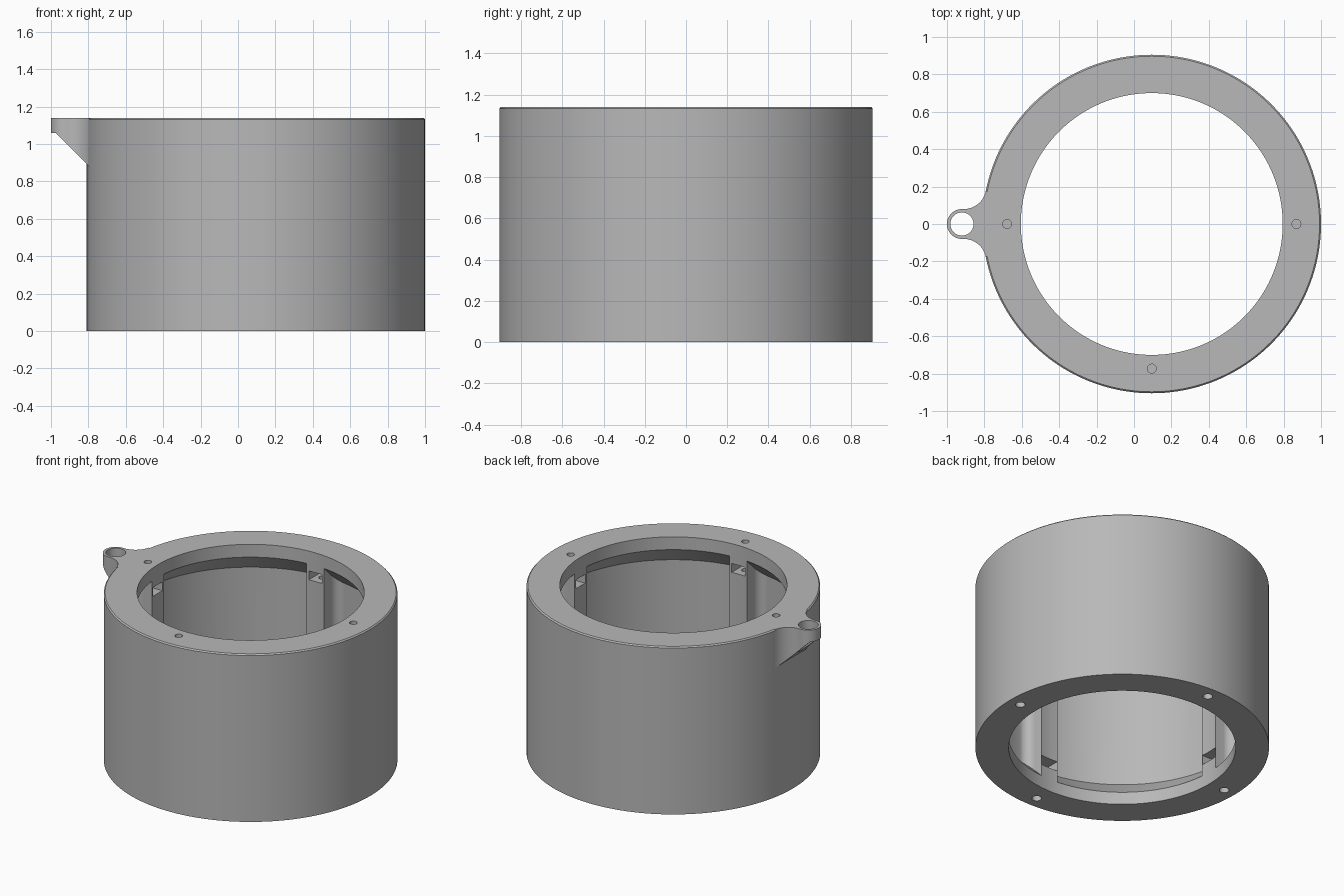
import bpy, bmesh
from math import sin, cos, pi, sqrt, acos, atan2
from mathutils import Matrix, Vector

if "Cube" in bpy.data.objects:
    bpy.data.objects.remove(bpy.data.objects["Cube"], do_unlink=True)

CX, R, BORE, H = 0.095, 0.905, 0.70, 1.14    # ring centre, radii and height
POCKET, POST, FIL = 0.828, 0.066, 0.06       # pocket radius, post half width, corner radius
LUG_X, LUG_R = -0.92, 0.08
AXIS = Matrix.Translation((CX, 0, 0))

grey = bpy.data.materials.new("Plain grey")
grey.use_nodes = True
colour = (0.48, 0.48, 0.48, 1)
grey.diffuse_color = colour
grey.node_tree.nodes["Principled BSDF"].inputs["Base Color"].default_value = colour


def arc(x, y, r, a, b, n):
    return [(x + r * cos(a + (b - a) * i / n), y + r * sin(a + (b - a) * i / n)) for i in range(n + 1)]


def circle(n):
    return arc(0, 0, 1, 0, 2 * pi, n)[:-1]


def loft(bm, outline, levels, matrix=Matrix()):
    """Closed solid from an outline stacked at (height, scale) levels."""
    rings = [[bm.verts.new(matrix @ Vector((x * s, y * s, z))) for x, y in outline] for z, s in levels]
    n = len(outline)
    for low, high in zip(rings, rings[1:]):
        for i in range(n):
            bm.faces.new((low[i], low[(i + 1) % n], high[(i + 1) % n], high[i]))
    bm.faces.new(rings[0][::-1])
    bm.faces.new(rings[-1])


def solid(name, parts):
    bm = bmesh.new()
    for part in parts:
        loft(bm, *part)
    bmesh.ops.recalc_face_normals(bm, faces=bm.faces[:])
    mesh = bpy.data.meshes.new(name)
    bm.to_mesh(mesh)
    bm.free()
    mesh.materials.append(grey)
    ob = bpy.data.objects.new(name, mesh)
    bpy.context.collection.objects.link(ob)
    return ob


def combine(target, tool, operation):
    """Apply a boolean and discard the tool."""
    mod = target.modifiers.new(operation.title(), "BOOLEAN")
    mod.operation, mod.solver, mod.object = operation, "EXACT", tool
    tool.hide_render = True
    bpy.ops.object.select_all(action="DESELECT")
    bpy.context.view_layer.objects.active = target
    target.select_set(True)
    bpy.ops.object.modifier_apply(modifier=mod.name)
    bpy.data.objects.remove(tool, do_unlink=True)


# Outer drum with a fine chamfer on its top rim
drum = solid("ring_housing", [(circle(160), [(0, R), (H - 0.008, R), (H, R - 0.008)], AXIS)])

# Side lug blended into the drum by tangent fillets
f = 0.12
d, a, b = CX - LUG_X, R + f, LUG_R + f
t = acos((a * a + d * d - b * b) / (2 * a * d))
fx, fy = CX - a * cos(t), a * sin(t)
to_lug = atan2(-fy, LUG_X - fx)
upper = arc(fx, fy, f, -t, to_lug, 14)
nose_start = to_lug + pi
nose = arc(LUG_X, 0, LUG_R, nose_start, 2 * pi - nose_start, 32)
lower = [(x, -y) for x, y in reversed(upper)]
lug = solid("lug", [([(-0.74, 0.12)] + upper + nose[1:-1] + lower + [(-0.74, -0.12)], [(0.6, 1), (H, 1)])])

# Sloped underside of the lug
slope = [(-1.1, 1.2), (-1.1, 1.06), (-0.975, 1.06), (-0.6, 0.685), (-0.6, 1.2)]
wedge = solid("lug_wedge", [(slope, [(-0.5, 1), (0.5, 1)], Matrix.Rotation(pi / 2, 4, "X"))])
combine(lug, wedge, "INTERSECT")
combine(drum, lug, "UNION")

# Through bore, and the eye of the lug
combine(drum, solid("bore_cutter", [
    (circle(160), [(-0.1, BORE), (H + 0.1, BORE)], AXIS),
    (circle(40), [(0.5, 0.062), (H + 0.1, 0.062)], Matrix.Translation((LUG_X, 0, 0)))]), "DIFFERENCE")

# Four round-cornered pockets between the posts, with sloped ends
k = POST + FIL
c = sqrt((POCKET - FIL) ** 2 - k * k)
tilt = atan2(k, c)
quarter = ([(POST, POST)] + arc(c, k, FIL, -pi / 2, tilt, 10)
           + arc(0, 0, POCKET, tilt, pi / 2 - tilt, 32)[1:-1]
           + arc(k, c, FIL, pi / 2 - tilt, pi, 10))
turns = [AXIS @ Matrix.Rotation(i * pi / 2, 4, "Z") for i in range(4)]
pockets = solid("pockets", [(quarter, [(0.05, 1), (H - 0.05, 1)], m) for m in turns])
drop = POCKET + 0.01 - BORE
low, high, small, big = 0.085, H - 0.087, BORE - 0.01, POCKET + 0.01
lens = solid("pocket_ends", [(circle(160), [(low - 0.01, small), (low + drop, big),
                                            (high - drop, big), (high + 0.01, small)], AXIS)])
combine(pockets, lens, "INTERSECT")
combine(drum, pockets, "DIFFERENCE")


# Nut slots through the posts
def slot(width, reach):
    return [(0.6, -width / 2), (reach, -width / 2), (reach, width / 2), (0.6, width / 2)]


combine(drum, solid("slot_cutter", [part for m in turns for part in (
    (slot(0.10, 0.82), [(0.945, 1), (1.005, 1)], m),
    (slot(0.125, 0.87), [(0.165, 1), (0.23, 1)], m))]), "DIFFERENCE")

# Screw holes into the slots from above and below
combine(drum, solid("screw_cutter", [part for m in turns for part in (
    (circle(20), [(0.88, 0.024), (H + 0.1, 0.024)], m @ Matrix.Translation((0.773, 0, 0))),
    (circle(20), [(-0.1, 0.03), (0.2, 0.03)], m @ Matrix.Translation((0.82, 0, 0))))]), "DIFFERENCE")

bpy.context.view_layer.objects.active = drum
drum.select_set(True)
bpy.ops.object.shade_smooth_by_angle(angle=0.5)
